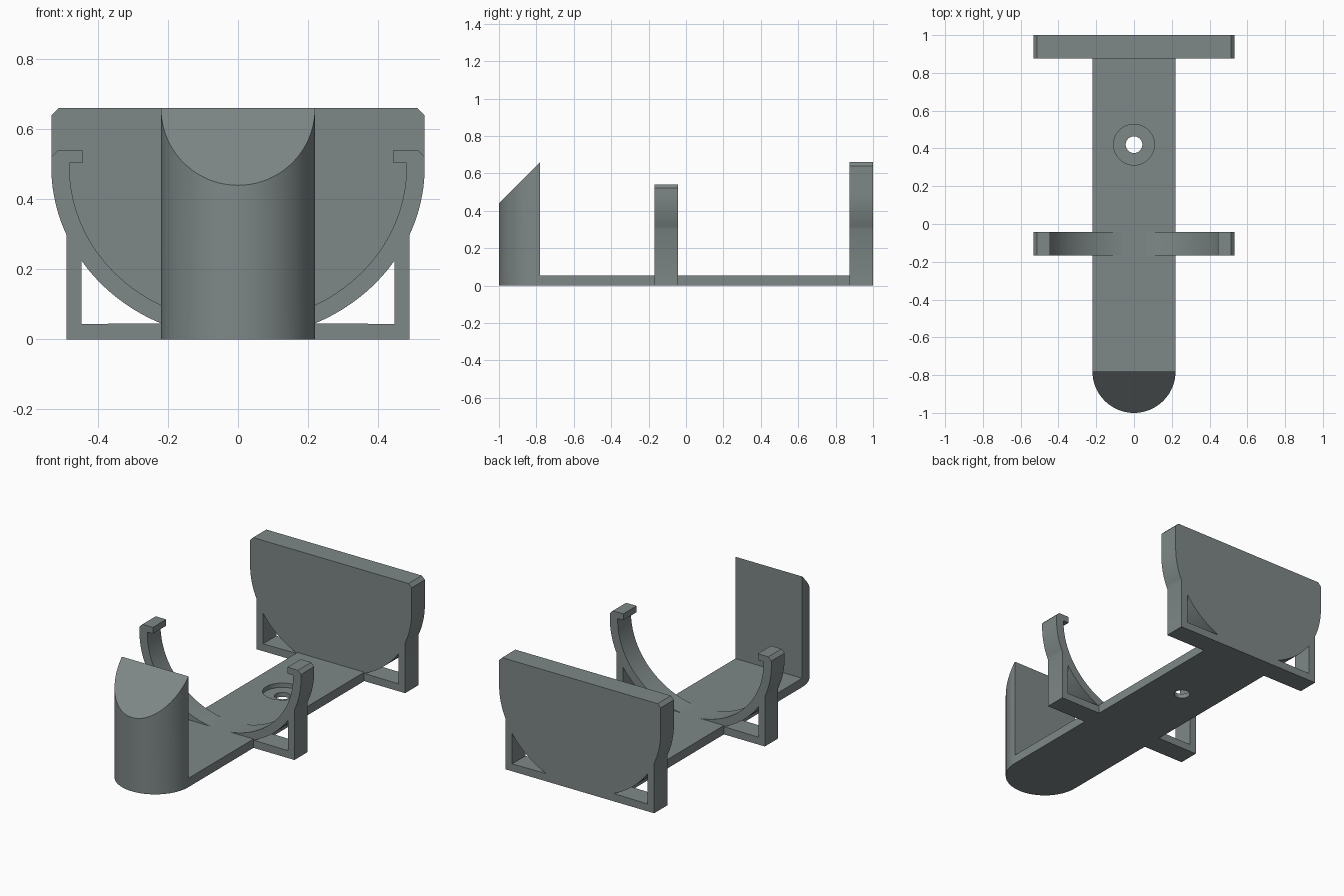
import bpy, bmesh, math

if "Cube" in bpy.data.objects:
    bpy.data.objects.remove(bpy.data.objects["Cube"])

mat = bpy.data.materials.new("slate grey")
mat.diffuse_color = (0.21, 0.245, 0.245, 1)
mat.use_nodes = True
mat.node_tree.nodes["Principled BSDF"].inputs["Base Color"].default_value = mat.diffuse_color


def finish(obj):
    """Material and smooth shading with sharp edges kept."""
    obj.data.materials.clear()
    obj.data.materials.append(mat)
    bpy.ops.object.select_all(action='DESELECT')
    obj.select_set(True)
    bpy.context.view_layer.objects.active = obj
    bpy.ops.object.shade_smooth_by_angle(angle=math.radians(30))


def new_object(name, bm):
    bmesh.ops.recalc_face_normals(bm, faces=bm.faces)
    me = bpy.data.meshes.new(name)
    bm.to_mesh(me)
    bm.free()
    obj = bpy.data.objects.new(name, me)
    bpy.context.collection.objects.link(obj)
    return obj


def baked(obj):
    """Mesh of an object with its modifiers or curve fill applied."""
    dg = bpy.context.evaluated_depsgraph_get()
    return bpy.data.meshes.new_from_object(obj.evaluated_get(dg))


def slab(name, loops, y0, y1):
    """Extrude x/z outlines (first the border, then the holes) from y0 to y1."""
    cu = bpy.data.curves.new(name, 'CURVE')
    cu.dimensions = '2D'
    cu.fill_mode = 'BOTH'
    cu.extrude = (y1 - y0) / 2
    for pts in loops:
        sp = cu.splines.new('POLY')
        sp.points.add(len(pts) - 1)
        for p, (x, z) in zip(sp.points, pts):
            p.co = (x, z, 0, 1)
        sp.use_cyclic_u = True
    tmp = bpy.data.objects.new("temp", cu)
    bpy.context.collection.objects.link(tmp)
    me = baked(tmp)
    bpy.data.objects.remove(tmp)
    bm = bmesh.new()
    bm.from_mesh(me)
    for v in bm.verts:
        v.co = (v.co.x, (y0 + y1) / 2 - v.co.z, v.co.y)
    bmesh.ops.remove_doubles(bm, verts=bm.verts, dist=1e-5)
    finish(new_object(name, bm))


def arc(a, b, t0, t1, n):
    """Points on the lower half of the cradle curve, angle from +x downwards."""
    return [(a * math.cos(t0 + (t1 - t0) * i / n),
             0.492 - b * math.sin(t0 + (t1 - t0) * i / n)) for i in range(n + 1)]


def mirrored(pts):
    return [(-x, z) for x, z in reversed(pts)]


A, B = 0.533, 0.49
# shared lower side: foot, post and bulging outer curve
side = [(0.49, 0), *arc(A, B, math.acos(0.49 / A), 0, 10)]
# corner window between the foot, the post and the outer curve
window = [(0.447, 0.044), *arc(A, B, math.acos(0.447 / A), math.acos(0.221 / A), 14)]
windows = [window, mirrored(window)]

# back wall
wall = side + [(A, 0.64), (0.513, 0.66)]
slab("back_wall", [wall + mirrored(wall)] + windows, 0.875, 1.0)

# spring clip with hooked tips
clip = side + [(A, 0.521), (0.513, 0.541), (0.444, 0.541), (0.444, 0.503), (0.481, 0.503)]
clip += arc(0.481, 0.443, 0, math.pi / 2, 28)
slab("cradle_clip", [clip + mirrored(clip[:-1])] + windows, -0.168, -0.043)

# front stop: half round post with a sloping top
bm = bmesh.new()
R, YC = 0.22, -0.78
ring = [(R * math.cos(math.pi * (1 + i / 40)), YC + R * math.sin(math.pi * (1 + i / 40)))
        for i in range(41)]
low = [bm.verts.new((x, y, 0)) for x, y in ring]
top = [bm.verts.new((x, y, 0.66 + y - YC)) for x, y in ring]
bm.faces.new(low)
bm.faces.new(top)
for i in range(41):
    j = (i + 1) % 41
    bm.faces.new((low[i], low[j], top[j], top[i]))
finish(new_object("front_stop", bm))

# base plate
bm = bmesh.new()
bmesh.ops.create_cube(bm, size=1)
for v in bm.verts:
    v.co = (v.co.x * 2 * R, 0.05 + v.co.y * 1.66, 0.0265 + v.co.z * 0.053)
plate = new_object("base_plate", bm)

# screw hole with a counterbore, cut from the plate
for radius, z0 in ((0.044, -0.1), (0.108, 0.027)):
    bm = bmesh.new()
    bmesh.ops.create_cone(bm, cap_ends=True, segments=48, radius1=radius, radius2=radius, depth=0.2)
    bmesh.ops.translate(bm, verts=bm.verts, vec=(0, 0.42, z0 + 0.1))
    cutter = new_object("hole_cutter", bm)
    cutter.hide_render = True
    mod = plate.modifiers.new("hole", 'BOOLEAN')
    mod.operation = 'DIFFERENCE'
    mod.solver = 'EXACT'
    mod.object = cutter
    plate.data = baked(plate)
    plate.modifiers.clear()
    bpy.data.objects.remove(cutter)
finish(plate)
